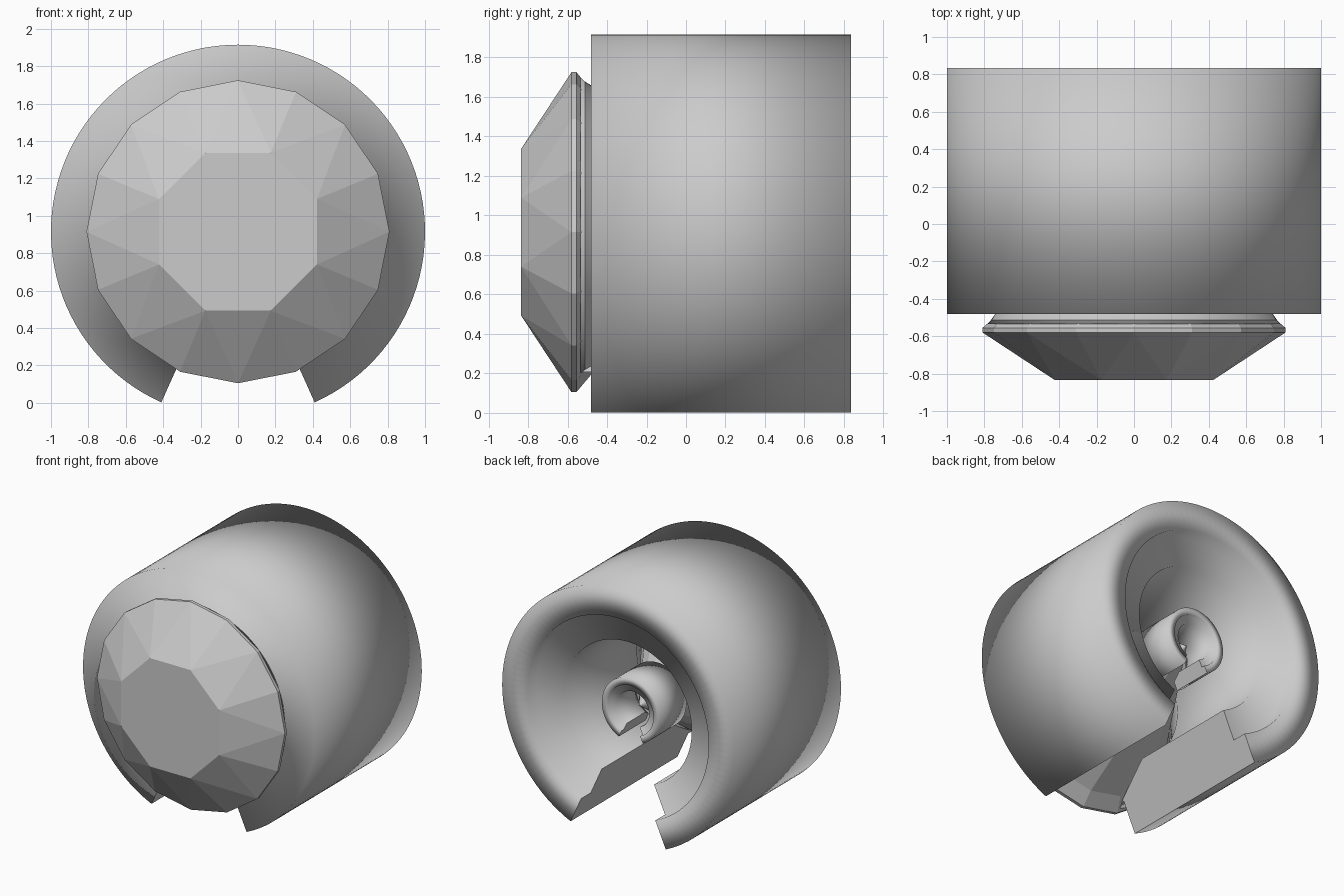
import bpy, bmesh, math

if "Cube" in bpy.data.objects:
    bpy.data.objects.remove(bpy.data.objects["Cube"])

ZC = 0.915                    # height of the common axis
GAP = math.radians(24.2)      # half of the opening at the bottom


def finish(bm, name):
    bmesh.ops.recalc_face_normals(bm, faces=bm.faces)
    me = bpy.data.meshes.new(name)
    bm.to_mesh(me)
    bm.free()
    ob = bpy.data.objects.new(name, me)
    bpy.context.collection.objects.link(ob)
    return ob


def split_ring(name, profile, scale=1.0, y0=0.0, segs=96):
    """Sweep a closed (radius, y) profile around the y axis, open at the bottom."""
    bm = bmesh.new()
    rows = []
    for i in range(segs + 1):
        a = GAP + (2 * math.pi - 2 * GAP) * i / segs    # measured from straight down
        rows.append([bm.verts.new((r * scale * math.sin(a), y0 + y * scale,
                                   ZC - r * scale * math.cos(a))) for r, y in profile])
    n = len(profile)
    for a, b in zip(rows, rows[1:]):
        for j in range(n):
            k = (j + 1) % n
            bm.faces.new((a[j], a[k], b[k], b[j])).smooth = True
    bm.faces.new(rows[0])       # flat cut ends
    bm.faces.new(rows[-1])
    return finish(bm, name)


# outer shell: rabbet at the back, flared seat lip at the front
rear = [(1, -0.48), (1, 0.835), (0.78, 0.835), (0.78, 0.715), (0.55, 0.715), (0.55, -0.18)]
split_ring("outer_shell", rear + [(0.775, -0.53), (0.785, -0.535), (0.733, -0.48)])

# small ring behind, a quarter-size repeat that holds the gem tip
split_ring("tip_ring", rear + [(0.73, -0.48)], scale=0.25, y0=0.471, segs=64)

# faceted gem: octagon table, 16-sided girdle, pointed back
bm = bmesh.new()


def loop(r, y, n, offset=0.0):
    return [bm.verts.new((r * math.sin(2 * math.pi * (i + offset) / n), y,
                          ZC + r * math.cos(2 * math.pi * (i + offset) / n))) for i in range(n)]


table = loop(0.457, -0.835, 8, 0.5)
girdle = [loop(0.81, -0.58, 16), loop(0.81, -0.555, 16), loop(0.715, -0.475, 16)]
tip = bm.verts.new((0, 0.58, ZC))
bm.faces.new(table)
g = girdle[0]
for i in range(8):
    t, u = table[i], table[(i + 1) % 8]
    bm.faces.new((t, g[2 * i], g[2 * i + 1]))
    bm.faces.new((t, g[2 * i + 1], g[(2 * i + 2) % 16]))
    bm.faces.new((t, g[(2 * i + 2) % 16], u))
for i in range(16):
    k = (i + 1) % 16
    for a, b in zip(girdle, girdle[1:]):
        bm.faces.new((a[i], a[k], b[k], b[i]))
    bm.faces.new((girdle[2][i], girdle[2][k], tip))
finish(bm, "gem")
